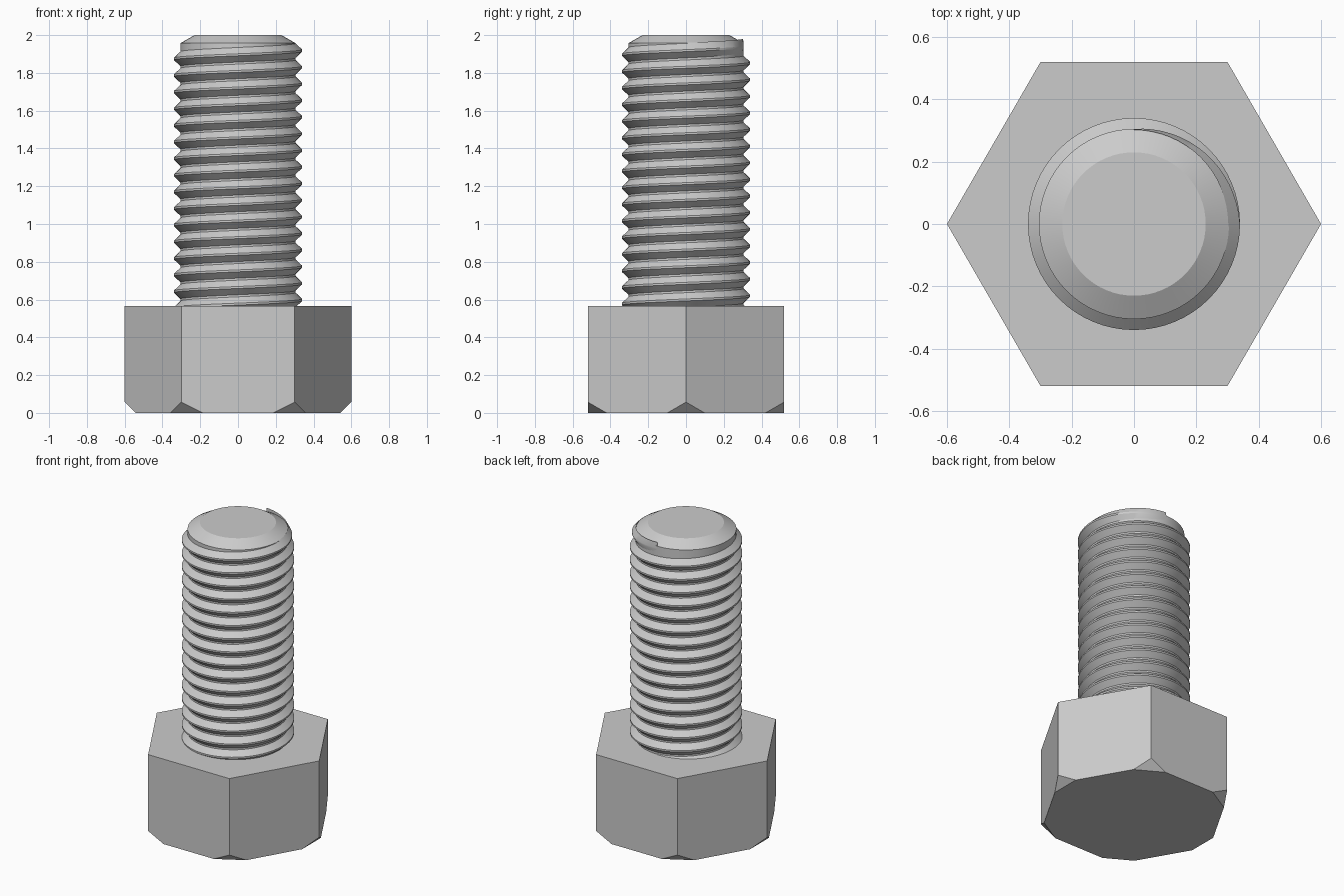
import bpy, bmesh, math
from mathutils import Vector

cube = bpy.data.objects.get("Cube")
if cube:
    bpy.data.objects.remove(cube, do_unlink=True)

HEX_R, HEAD_H, CORNER_CUT = 0.6, 0.567, 0.057
CORE_R, CREST_R, TOP_R, TOTAL_H = 0.305, 0.34, 0.23, 2.0
PITCH, SEGMENTS = 0.088, 64

steel = bpy.data.materials.new("grey steel")
steel.use_nodes = True
steel.diffuse_color = (0.6, 0.6, 0.6, 1)
steel.node_tree.nodes["Principled BSDF"].inputs["Base Color"].default_value = (0.6, 0.6, 0.6, 1)


def finish(name, bm, smooth):
    bmesh.ops.recalc_face_normals(bm, faces=bm.faces)
    mesh = bpy.data.meshes.new(name)
    bm.to_mesh(mesh)
    bm.free()
    mesh.materials.append(steel)
    obj = bpy.data.objects.new(name, mesh)
    bpy.context.collection.objects.link(obj)
    if smooth:
        bpy.ops.object.select_all(action='DESELECT')
        obj.select_set(True)
        bpy.context.view_layer.objects.active = obj
        bpy.ops.object.shade_smooth_by_angle(angle=math.radians(25))
    return obj


def polar(r, a, z):
    return Vector((r * math.cos(a), r * math.sin(a), z))


# Hexagonal head with a flat cut at each lower corner
bm = bmesh.new()
base = bm.faces.new([bm.verts.new(polar(HEX_R, math.tau * i / 6, 0)) for i in range(6)])
top = bmesh.ops.extrude_face_region(bm, geom=[base])["geom"]
bmesh.ops.translate(bm, vec=(0, 0, HEAD_H),
                    verts=[v for v in top if isinstance(v, bmesh.types.BMVert)])
if not any(f.calc_center_median().z < 0.01 for f in bm.faces):
    bm.faces.new([v for v in bm.verts if v.co.z < 0.01])
bmesh.ops.recalc_face_normals(bm, faces=bm.faces)
for i in range(6):
    a = math.tau * i / 6
    cut = bmesh.ops.bisect_plane(bm, geom=bm.verts[:] + bm.edges[:] + bm.faces[:],
                                 plane_co=polar(HEX_R, a, CORNER_CUT),
                                 plane_no=polar(1, a, -1), clear_outer=True)
    edges = [e for e in cut["geom_cut"] if isinstance(e, bmesh.types.BMEdge)]
    bmesh.ops.holes_fill(bm, edges=edges)
finish("hex_head", bm, False)

# Shaft core with a chamfered tip
bm = bmesh.new()
profile = [(CORE_R, HEAD_H - 0.05), (CORE_R, 1.957), (TOP_R, TOTAL_H)]
rings = [[bm.verts.new(polar(r, math.tau * i / SEGMENTS, z)) for i in range(SEGMENTS)]
         for r, z in profile]
for low, high in zip(rings, rings[1:]):
    for i in range(SEGMENTS):
        j = (i + 1) % SEGMENTS
        bm.faces.new((low[i], low[j], high[j], high[i]))
bm.faces.new(rings[0])
bm.faces.new(rings[-1])
finish("shaft_core", bm, True)

# Right-handed helical ridge, fading out at the tip and starting inside the head
bm = bmesh.new()
END_Z, END_ANGLE, TURNS = 1.94, math.pi / 2, 16
steps = TURNS * SEGMENTS
fade = SEGMENTS * 0.25
sections = []
for s in range(steps + 1):
    left = steps - s
    a = END_ANGLE - math.tau * left / SEGMENTS
    z = END_Z - PITCH * left / SEGMENTS
    crest = CORE_R + (CREST_R - CORE_R) * min(1, left / fade)
    inner = CORE_R - 0.003
    sections.append([bm.verts.new(polar(r, a, z + PITCH * k)) for r, k in
                     ((inner, -0.47), (crest, -0.06), (crest, 0.06), (inner, 0.47))])
for p, q in zip(sections, sections[1:]):
    for k in range(4):
        n = (k + 1) % 4
        bm.faces.new((p[k], q[k], q[n], p[n]))
bm.faces.new(sections[0])
bm.faces.new(sections[-1])
finish("screw_thread", bm, True)
